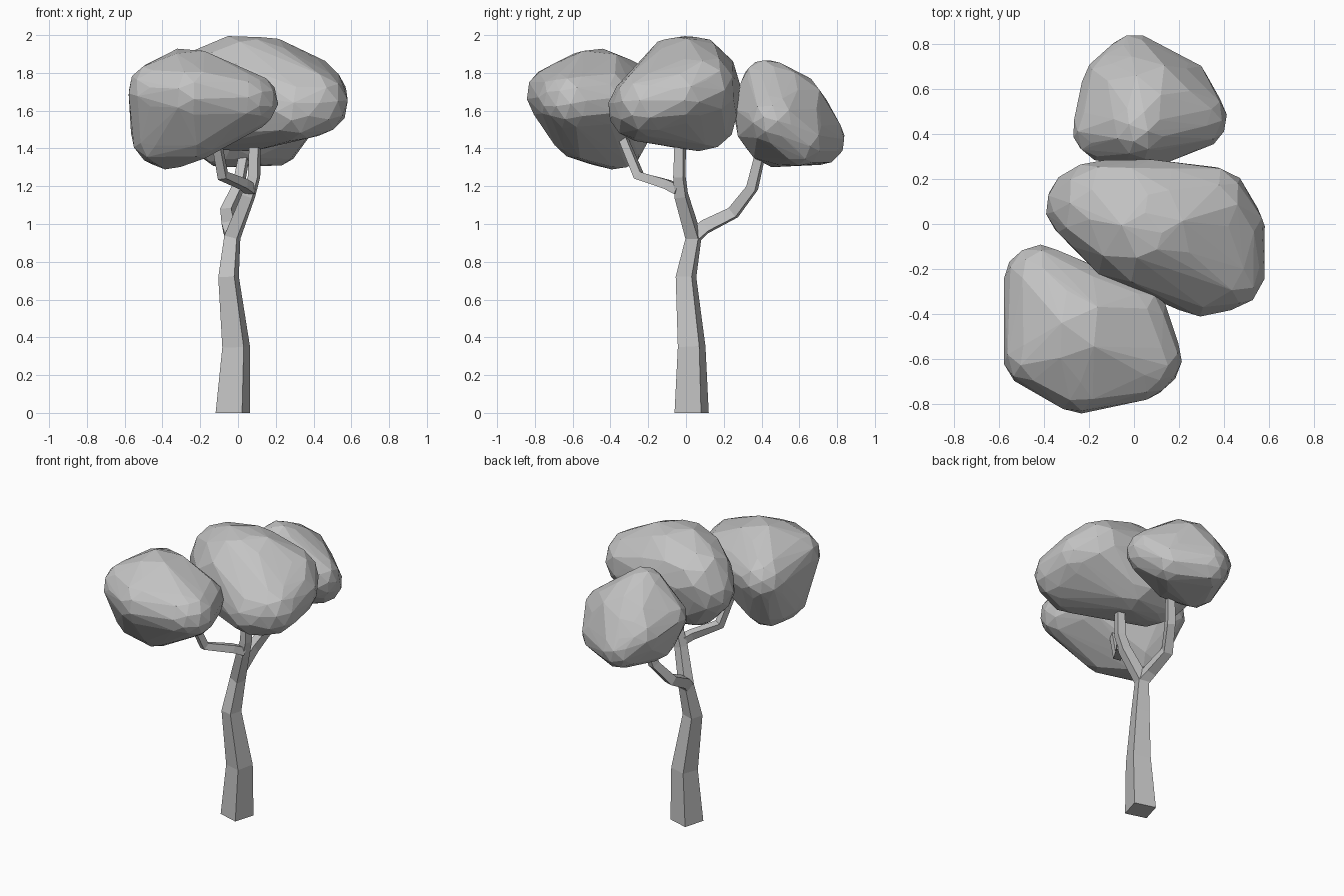
import bpy
import bmesh
import random
from math import pi
from mathutils import Vector, Matrix, Euler

random.seed(4)

default_cube = bpy.data.objects.get("Cube")
if default_cube:
    bpy.data.objects.remove(default_cube, do_unlink=True)


def make_material(name, colour):
    material = bpy.data.materials.new(name)
    material.use_nodes = True
    material.diffuse_color = colour
    shader = material.node_tree.nodes["Principled BSDF"]
    shader.inputs["Base Color"].default_value = colour
    shader.inputs["Roughness"].default_value = 0.9
    return material


grey = make_material("plain grey", (0.55, 0.55, 0.55, 1))


def finish(name, bm):
    """Turn the bmesh into a flat-shaded object."""
    bmesh.ops.recalc_face_normals(bm, faces=bm.faces)
    mesh = bpy.data.meshes.new(name)
    bm.to_mesh(mesh)
    bm.free()
    mesh.materials.append(grey)
    obj = bpy.data.objects.new(name, mesh)
    bpy.context.collection.objects.link(obj)


def limb(name, stations):
    """Sweep a square section along a path of (x, y, z, side length)."""
    bm = bmesh.new()
    path = [Vector(s[:3]) for s in stations]
    rings = []
    for i, centre in enumerate(path):
        ahead = path[min(i + 1, len(path) - 1)]
        behind = path[max(i - 1, 0)]
        tangent = (ahead - behind).normalized()
        side = Vector((0.96, -0.28, 0))
        side = (side - tangent * side.dot(tangent)).normalized()
        across = tangent.cross(side)
        half = stations[i][3] / 2
        ring = []
        for a, b in ((-1, -1), (1, -1), (1, 1), (-1, 1)):
            corner = centre + (side * a + across * b) * half
            # The root stands flat on the ground
            if centre.z == 0:
                corner.z = 0
            ring.append(bm.verts.new(corner))
        rings.append(ring)
    for low, high in zip(rings, rings[1:]):
        for k in range(4):
            n = (k + 1) % 4
            bm.faces.new((low[k], low[n], high[n], high[k]))
    bm.faces.new(rings[0])
    bm.faces.new(rings[-1])
    finish(name, bm)


def leaf_clump(name, lobes):
    """Wrap a faceted convex skin around a few round lobes (x, y, z, radius)."""
    bm = bmesh.new()
    for x, y, z, radius in lobes:
        turn = Euler([random.uniform(0, pi) for _ in range(3)]).to_matrix().to_4x4()
        bmesh.ops.create_icosphere(
            bm, subdivisions=2, radius=radius * 1.025,
            matrix=Matrix.Translation((x, y, z)) @ turn)
    # Skin the lobes, then merge close corners and skin again for larger facets
    for merge in (0.001, 0.06):
        bmesh.ops.delete(bm, geom=bm.edges[:], context='EDGES_FACES')
        bmesh.ops.remove_doubles(bm, verts=bm.verts[:], dist=merge)
        bmesh.ops.convex_hull(bm, input=bm.verts[:])
        loose = [v for v in bm.verts if not v.link_faces]
        bmesh.ops.delete(bm, geom=loose, context='VERTS')
    finish(name, bm)


# Trunk, running up into the middle branch
limb("trunk", [
    (-0.028, 0.03, 0, 0.146),
    (-0.01, 0.03, 0.35, 0.118),
    (-0.05, 0, 0.72, 0.088),
    (-0.03, 0.04, 0.93, 0.07),
    (0.055, -0.025, 1.15, 0.06),
    (0.085, -0.035, 1.25, 0.053),
    (0.09, -0.03, 1.46, 0.048),
])

# Side branches
limb("front_branch", [
    (0.07, -0.04, 1.18, 0.052),
    (0.03, -0.1, 1.21, 0.05),
    (-0.08, -0.25, 1.255, 0.048),
    (-0.12, -0.34, 1.47, 0.042),
])
limb("back_branch", [
    (-0.03, 0.04, 0.93, 0.068),
    (-0.05, 0.1, 0.985, 0.066),
    (-0.06, 0.25, 1.06, 0.06),
    (0, 0.35, 1.19, 0.052),
    (0.04, 0.4, 1.4, 0.045),
])

# Leaf clumps
leaf_clump("front_leaves", [
    (-0.26, -0.475, 1.65, 0.28),
    (-0.42, -0.25, 1.67, 0.155),
    (0.06, -0.6, 1.65, 0.15),
    (0.03, -0.64, 1.66, 0.14),
    (0, -0.42, 1.66, 0.15),
    (-0.24, -0.68, 1.685, 0.16),
    (-0.42, -0.58, 1.7, 0.16),
    (-0.41, -0.47, 1.47, 0.155),
    (-0.37, -0.37, 1.44, 0.15),
    (-0.22, -0.56, 1.5, 0.155),
])
leaf_clump("middle_leaves", [
    (0.03, 0, 1.715, 0.285),
    (0.11, 0, 1.725, 0.27),
    (-0.15, 0.07, 1.73, 0.21),
    (-0.22, 0.08, 1.67, 0.17),
    (0.33, 0.07, 1.72, 0.19),
    (0.43, -0.02, 1.68, 0.15),
    (0.41, -0.21, 1.64, 0.17),
    (0.3, -0.24, 1.61, 0.17),
    (0.08, 0.08, 1.58, 0.19),
    (-0.12, 0.06, 1.56, 0.17),
    (-0.1, -0.02, 1.555, 0.155),
])
leaf_clump("back_leaves", [
    (0.05, 0.51, 1.56, 0.255),
    (0.02, 0.43, 1.73, 0.14),
    (0, 0.7, 1.45, 0.14),
    (0.27, 0.47, 1.55, 0.14),
    (-0.13, 0.42, 1.58, 0.14),
    (-0.08, 0.61, 1.53, 0.15),
    (-0.08, 0.49, 1.45, 0.15),
    (0.2, 0.6, 1.45, 0.14),
])
